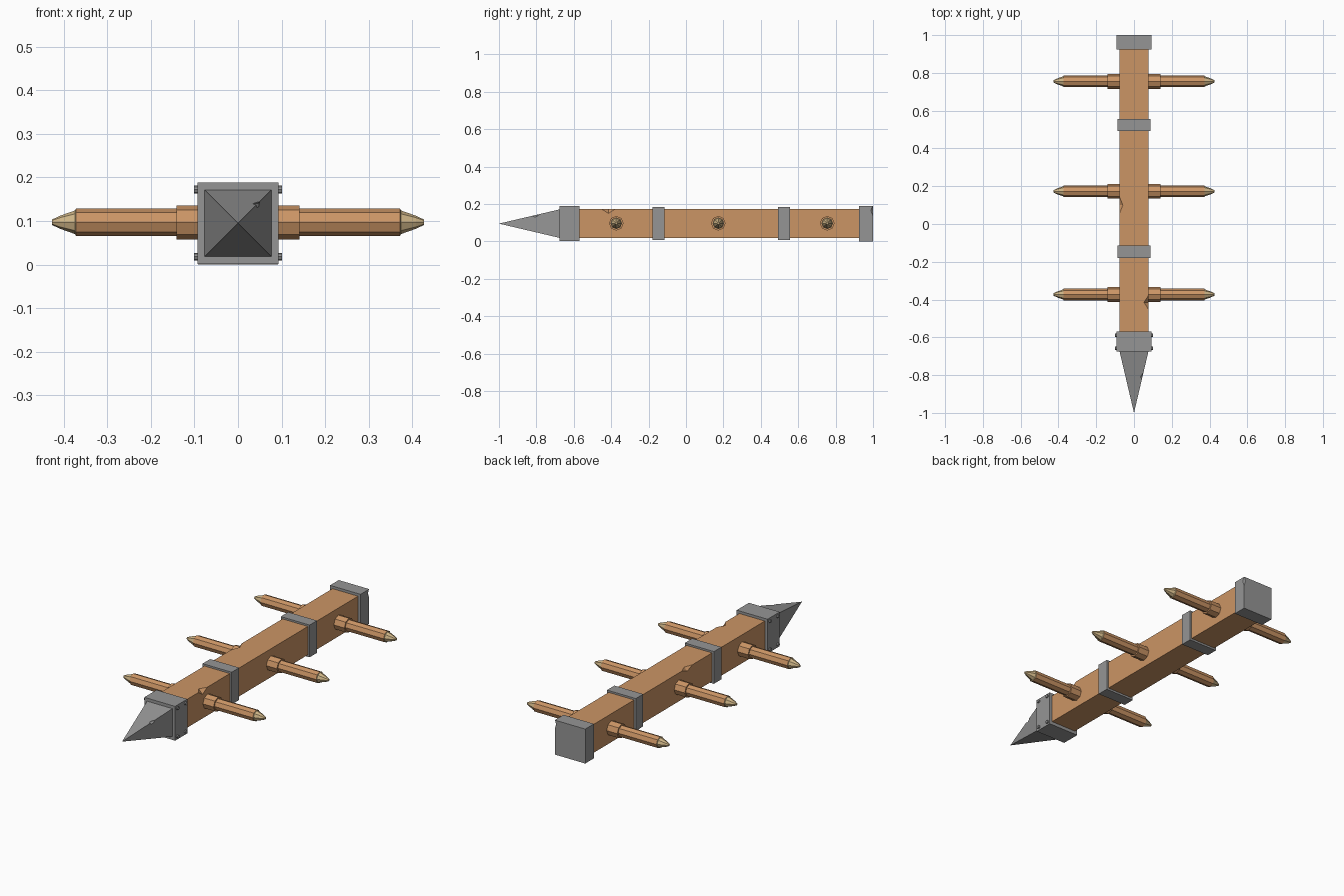
import bpy, bmesh, math
from mathutils import Vector, Matrix

if "Cube" in bpy.data.objects:
    bpy.data.objects.remove(bpy.data.objects["Cube"])

ZC = 0.095  # height of the ram's axis


def material(name, rgb):
    m = bpy.data.materials.new(name)
    m.diffuse_color = (*rgb, 1)
    m.use_nodes = True
    m.node_tree.nodes["Principled BSDF"].inputs["Base Color"].default_value = m.diffuse_color
    return m


WOOD = material("brown wood", (0.60, 0.30, 0.13))
PALE = material("pale cut wood", (0.62, 0.46, 0.24))
METAL = material("grey iron", (0.30, 0.30, 0.30))


def finish(name, bm, *mats):
    bmesh.ops.recalc_face_normals(bm, faces=bm.faces[:])
    me = bpy.data.meshes.new(name)
    bm.to_mesh(me)
    bm.free()
    for m in mats:
        me.materials.append(m)
    ob = bpy.data.objects.new(name, me)
    bpy.context.collection.objects.link(ob)
    return ob


def box(name, half_x, y0, y1, z0, z1, mat):
    bm = bmesh.new()
    bmesh.ops.create_cube(bm, size=1, matrix=Matrix.LocRotScale(
        Vector((0, (y0 + y1) / 2, (z0 + z1) / 2)), None,
        Vector((2 * half_x, y1 - y0, z1 - z0))))
    return finish(name, bm, mat)


def notch(target, centre, size):
    """Chip an octahedron-shaped nick out of the target."""
    bm = bmesh.new()
    c = Vector(centre)
    for axis in range(3):
        for s in (-1, 1):
            v = Vector((0, 0, 0))
            v[axis] = s * size[axis]
            bm.verts.new(c + v)
    bmesh.ops.convex_hull(bm, input=bm.verts[:])
    cutter = finish("nick_cutter", bm, target.data.materials[0])
    cutter.hide_render = True
    cutter.display_type = 'WIRE'
    mod = target.modifiers.new("nick", 'BOOLEAN')
    mod.operation = 'DIFFERENCE'
    mod.solver = 'EXACT'
    mod.object = cutter


# Square timber with chipped edges
beam = box("beam", 0.077, -0.60, 0.97, 0.019, 0.174, WOOD)
notch(beam, (0.077, -0.415, 0.174), (0.024, 0.038, 0.024))
notch(beam, (-0.077, 0.10, 0.174), (0.018, 0.045, 0.018))

# Iron collar, bands and end cap
box("front_collar", 0.093, -0.675, -0.57, 0.001, 0.188, METAL)
box("front_band", 0.088, -0.18, -0.115, 0.008, 0.184, METAL)
box("rear_band", 0.087, 0.493, 0.557, 0.008, 0.184, METAL)
cap = box("end_cap", 0.092, 0.925, 1.0, 0.0, 0.188, METAL)
notch(cap, (0.092, 1.0, 0.165), (0.008, 0.012, 0.03))

# Pyramid spike
bm = bmesh.new()
base = [bm.verts.new((x * 0.077, -0.672, ZC + z * 0.077))
        for x, z in ((-1, -1), (1, -1), (1, 1), (-1, 1))]
apex = bm.verts.new((0, -1.0, ZC))
bm.faces.new(base)
for i in range(4):
    bm.faces.new((base[i], base[(i + 1) % 4], apex))
spike = finish("spike", bm, METAL)
notch(spike, (0.047, -0.81, ZC + 0.045), (0.013, 0.03, 0.012))

# Rivets at the corners of both collar sides
bm = bmesh.new()
for side in (-1, 1):
    for y in (-0.657, -0.588):
        for z in (0.018, 0.172):
            bmesh.ops.create_cone(
                bm, cap_ends=True, segments=8, radius1=0.009, radius2=0.009,
                depth=0.02, matrix=Matrix.Translation((side * 0.091, y, z))
                @ Matrix.Rotation(math.pi / 2, 4, 'Y'))
finish("collar_rivets", bm, METAL)

# Octagonal handles with a sleeve at the beam and a sharpened pale end
PROFILE = [(0.06, 0.039), (0.141, 0.039), (0.141, 0.031), (0.372, 0.031),
           (0.374, 0.027), (0.408, 0.015), (0.427, 0.006)]
SIDES = 8
for n, y in enumerate((-0.373, 0.173, 0.755)):
    for side, label in ((-1, "left"), (1, "right")):
        bm = bmesh.new()
        rings = []
        for x, r in PROFILE:
            rings.append([bm.verts.new((
                side * x,
                y + r * math.sin(math.tau * k / SIDES),
                0.097 + r * math.cos(math.tau * k / SIDES)))
                for k in range(SIDES)])
        for a, b in zip(rings, rings[1:]):
            for k in range(SIDES):
                j = (k + 1) % SIDES
                bm.faces.new((a[k], a[j], b[j], b[k]))
        bm.faces.new(rings[0])
        bm.faces.new(rings[-1])
        for f in bm.faces:
            f.material_index = int(abs(f.calc_center_median().x) > 0.3725)
        finish(f"handle_{label}_{n + 1}", bm, WOOD, PALE)
